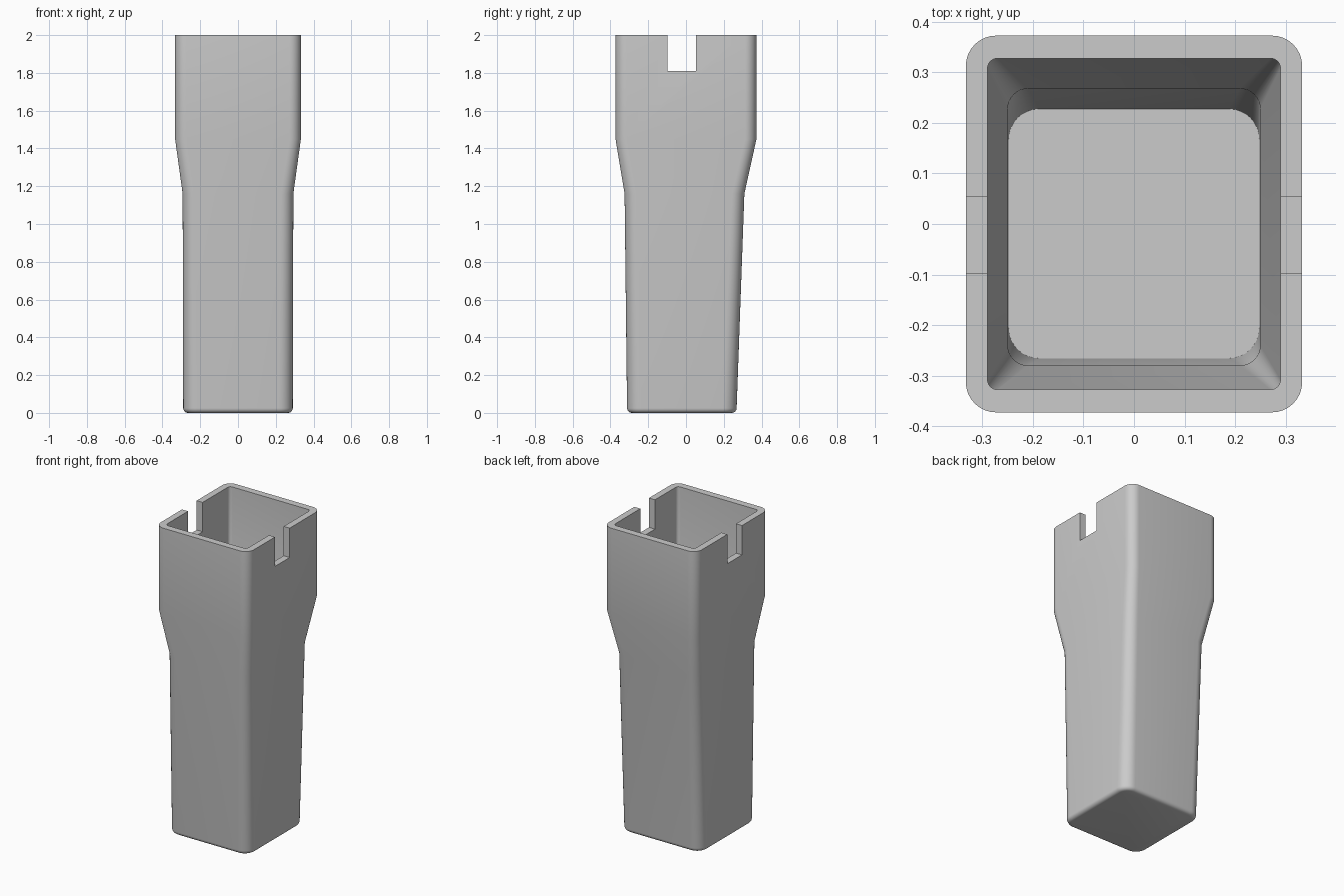
import bpy
import bmesh
from math import sin, cos, pi

default_cube = bpy.data.objects.get("Cube")
if default_cube:
    bpy.data.objects.remove(default_cube, do_unlink=True)

CORNER_STEPS = 8

grey = bpy.data.materials.new("plain grey")
grey.use_nodes = True
grey.diffuse_color = (0.6, 0.6, 0.6, 1)
grey.node_tree.nodes["Principled BSDF"].inputs["Base Color"].default_value = (0.6, 0.6, 0.6, 1)


def rounded_loop(bm, half_x, front, back, radius, z):
    """Ring of vertices around a rounded rectangle."""
    centres = [(half_x - radius, back - radius), (radius - half_x, back - radius),
               (radius - half_x, front + radius), (half_x - radius, front + radius)]
    ring = []
    for quarter, (cx, cy) in enumerate(centres):
        for i in range(CORNER_STEPS + 1):
            a = (quarter + i / CORNER_STEPS) * pi / 2
            ring.append(bm.verts.new((cx + radius * cos(a), cy + radius * sin(a), z)))
    return ring


# Sections: half width, front y, back y, corner radius, height
fillet = 0.025
outside = []
for i in range(5):
    a = i / 4 * pi / 2
    inset = fillet * (1 - sin(a))
    outside.append((0.29 - inset, -0.312 + inset, 0.268 - inset, 0.075 - inset, fillet * (1 - cos(a))))
outside += [
    (0.293, -0.325, 0.309, 0.065, 1.16),
    (0.333, -0.373, 0.373, 0.06, 1.45),
    (0.333, -0.373, 0.373, 0.06, 2.0),
]
inside = [
    (0.29, -0.328, 0.328, 0.02, 2.0),
    (0.29, -0.328, 0.328, 0.02, 1.45),
    (0.25, -0.28, 0.268, 0.04, 1.16),
    (0.248, -0.266, 0.228, 0.06, 0.045),
]

# Hollow body: up the outside, over the rim and down the inside
bm = bmesh.new()
rings = [rounded_loop(bm, *section) for section in outside + inside]
for low, high in zip(rings, rings[1:]):
    for i in range(len(low)):
        j = (i + 1) % len(low)
        bm.faces.new((low[i], low[j], high[j], high[i]))
bm.faces.new(rings[0][::-1])
bm.faces.new(rings[-1])
bmesh.ops.recalc_face_normals(bm, faces=bm.faces)
mesh = bpy.data.meshes.new("hollow_body")
bm.to_mesh(mesh)
bm.free()
mesh.materials.append(grey)
body = bpy.data.objects.new("hollow_body", mesh)
bpy.context.collection.objects.link(body)

# Slot through both side walls at the rim
bpy.ops.mesh.primitive_cube_add(size=1, location=(0, -0.022, 2.01))
cutter = bpy.context.object
cutter.name = "slot_cutter"
cutter.scale = (1, 0.15, 0.4)
cutter.hide_render = True
cutter.data.materials.append(grey)

bpy.ops.object.select_all(action='DESELECT')
body.select_set(True)
bpy.context.view_layer.objects.active = body
slot = body.modifiers.new("side_slots", 'BOOLEAN')
slot.operation = 'DIFFERENCE'
slot.solver = 'EXACT'
slot.object = cutter
bpy.ops.object.modifier_apply(modifier=slot.name)
bpy.data.objects.remove(cutter, do_unlink=True)

bpy.ops.object.shade_smooth_by_angle(angle=pi / 6)
